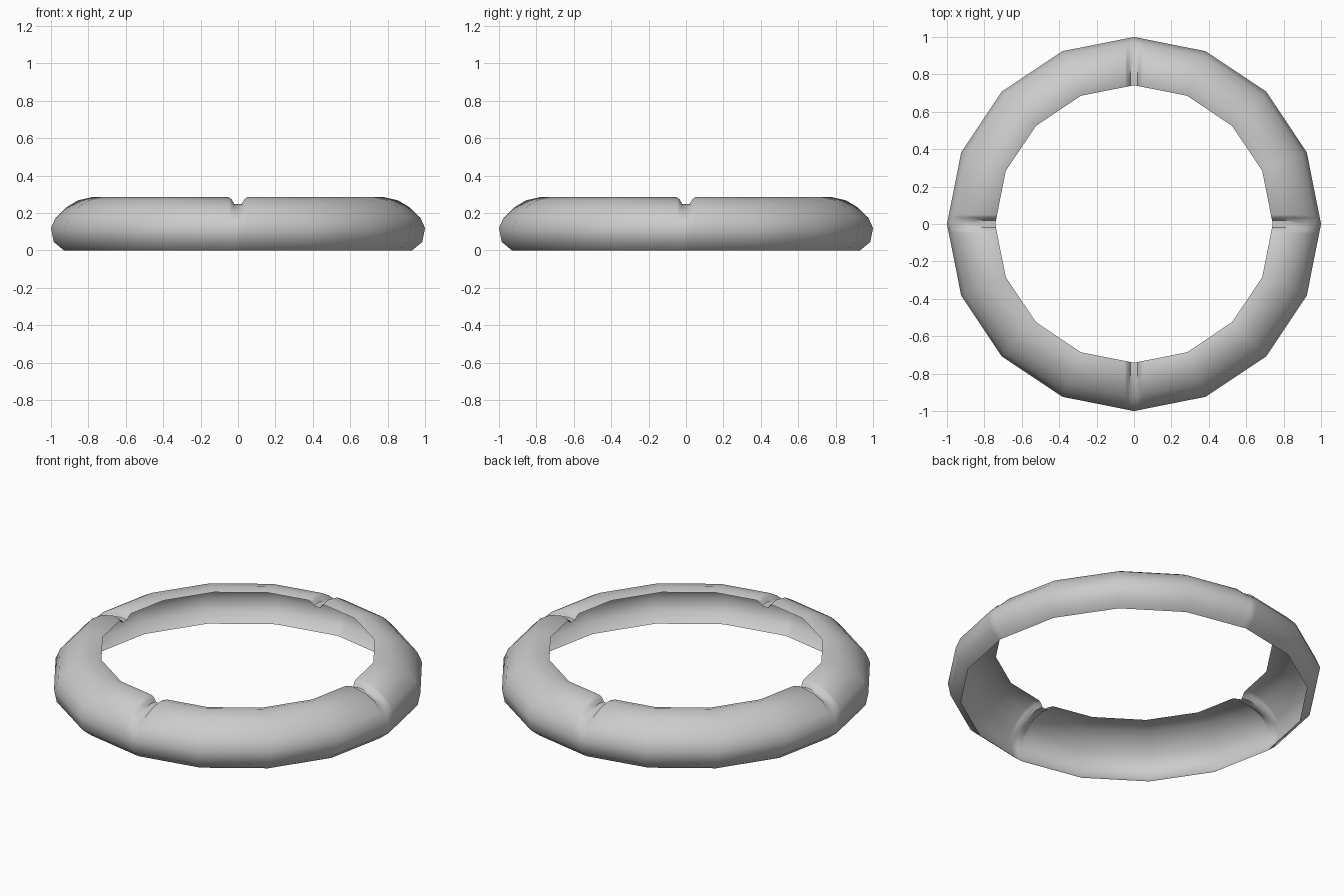
import bpy, bmesh, math
from mathutils import Vector

if "Cube" in bpy.data.objects:
    bpy.data.objects.remove(bpy.data.objects["Cube"])

SIDES = 16
# shell section: radius, height, groove depth (open underneath)
PROFILE = [(0.93, 0.0, 0), (0.985, 0.045, 0), (1.0, 0.12, 0), (0.975, 0.18, 0.004),
           (0.925, 0.232, 0.022), (0.865, 0.268, 0.035), (0.79, 0.285, 0.038),
           (0.742, 0.272, 0.03)]
# groove section: sideways offset, share of the depth
GROOVE = [(-0.05, 0), (-0.035, 0.3), (-0.02, 0.95), (0, 1), (0.02, 0.95), (0.035, 0.3), (0.05, 0)]


def corner(i, r):
    a = 2 * math.pi * i / SIDES
    return Vector((r * math.cos(a), r * math.sin(a), 0))


def column(bm, i, offset=0.0, share=0.0):
    """One section of the ring, slid along the flat side next to corner i."""
    verts = []
    for r, z, depth in PROFILE:
        step = 1 if offset >= 0 else -1
        side = 2 * r * math.sin(math.pi / SIDES)
        p = corner(i, r).lerp(corner(i + step, r), abs(offset) / side)
        p.z = z - depth * share
        verts.append(bm.verts.new(p))
    return verts


# ring shell with a groove at each quarter
bm = bmesh.new()
columns = []
for i in range(SIDES):
    if i % (SIDES // 4) == 0:
        columns += [column(bm, i, o, s) for o, s in GROOVE]
    else:
        columns.append(column(bm, i))
for k, a in enumerate(columns):
    b = columns[(k + 1) % len(columns)]
    for j in range(len(PROFILE) - 1):
        bm.faces.new((a[j], b[j], b[j + 1], a[j + 1]))

mesh = bpy.data.meshes.new("ring_shell")
bm.to_mesh(mesh)
bm.free()
ring = bpy.data.objects.new("ring_shell", mesh)
bpy.context.collection.objects.link(ring)
bpy.context.view_layer.objects.active = ring
ring.select_set(True)
bpy.ops.object.shade_smooth_by_angle(angle=math.radians(50))
